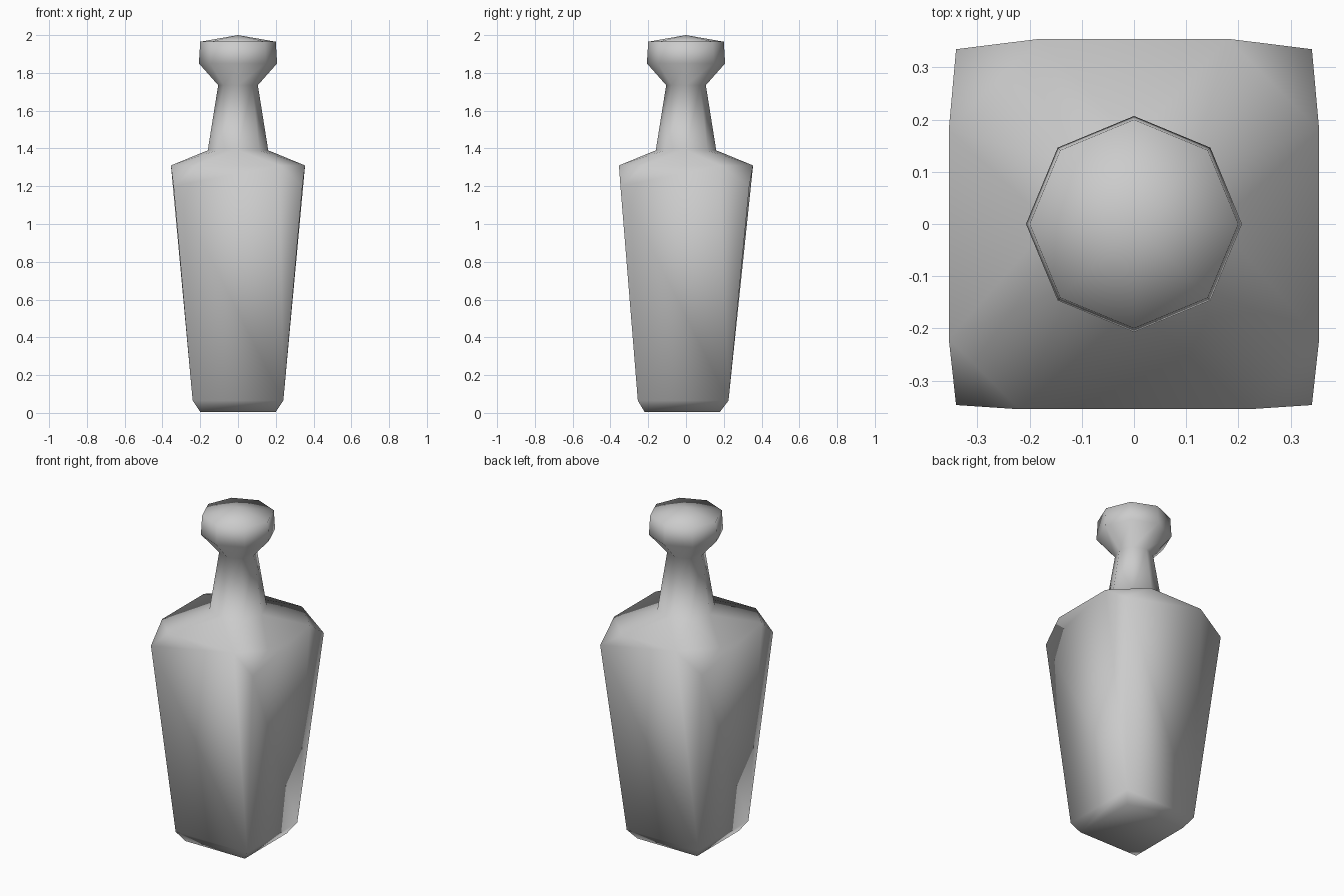
import bpy, bmesh
from math import cos, sin, pi

cube = bpy.data.objects.get("Cube")
if cube:
    bpy.data.objects.remove(cube, do_unlink=True)

# Single grey material
grey = bpy.data.materials.new("plain grey")
grey.use_nodes = True
colour = (0.6, 0.6, 0.6, 1)
grey.diffuse_color = colour
grey.node_tree.nodes["Principled BSDF"].inputs["Base Color"].default_value = colour

bm = bmesh.new()


def square(half, z, shift=0.0):
    """Four corners, counter-clockwise from +x +y."""
    signs = [(1, 1), (-1, 1), (-1, -1), (1, -1)]
    return [bm.verts.new((half * a, half * b + shift, z)) for a, b in signs]


def octagon(radius, z):
    """Eight points, the first on +x."""
    return [bm.verts.new((radius * cos(i * pi / 4), radius * sin(i * pi / 4), z))
            for i in range(8)]


def bridge(lower, upper):
    n = len(lower)
    for i in range(n):
        j = (i + 1) % n
        bm.faces.new((lower[i], lower[j], upper[j], upper[i]))


# Tapered square body with a bevelled foot
base = square(0.2, 0.006, -0.02)
foot = square(0.24, 0.065, -0.015)
corner = square(0.341, 1.2, -0.006)
bm.faces.new(base[::-1])
bridge(base, foot)

# Shoulder rim: two points per corner, where the body corner is cut off
half, pos, neg = 0.355, 0.18, 0.22
rim = [bm.verts.new((x, y, 1.31)) for x, y in (
    (half, pos), (pos, half), (-pos, half), (-half, pos),
    (-half, -neg), (-neg, -half), (neg, -half), (half, -neg))]
for i in range(4):
    j = (i + 1) % 4
    bm.faces.new((corner[i], rim[2 * i + 1], rim[2 * i]))
    bm.faces.new((foot[i], foot[j], corner[j], rim[2 * j], rim[2 * i + 1], corner[i]))

# Sloping shoulder up to the octagonal neck
neck_base = octagon(0.16, 1.39)
for i in range(8):
    j = (i + 1) % 8
    bm.faces.new((rim[i], neck_base[j], neck_base[i]))
    bm.faces.new((rim[i], rim[j], neck_base[j]))

# Neck and flared stopper
ring = neck_base
for radius, z in ((0.105, 1.735), (0.207, 1.85), (0.2, 1.965)):
    upper = octagon(radius, z)
    bridge(ring, upper)
    ring = upper

# Low pointed cap
tip = bm.verts.new((0, 0, 2))
for i in range(8):
    bm.faces.new((ring[i], ring[(i + 1) % 8], tip))

bmesh.ops.recalc_face_normals(bm, faces=bm.faces[:])
for face in bm.faces:
    face.smooth = True

mesh = bpy.data.meshes.new("bottle")
bm.to_mesh(mesh)
bm.free()
mesh.materials.append(grey)
bottle = bpy.data.objects.new("bottle", mesh)
bpy.context.collection.objects.link(bottle)
